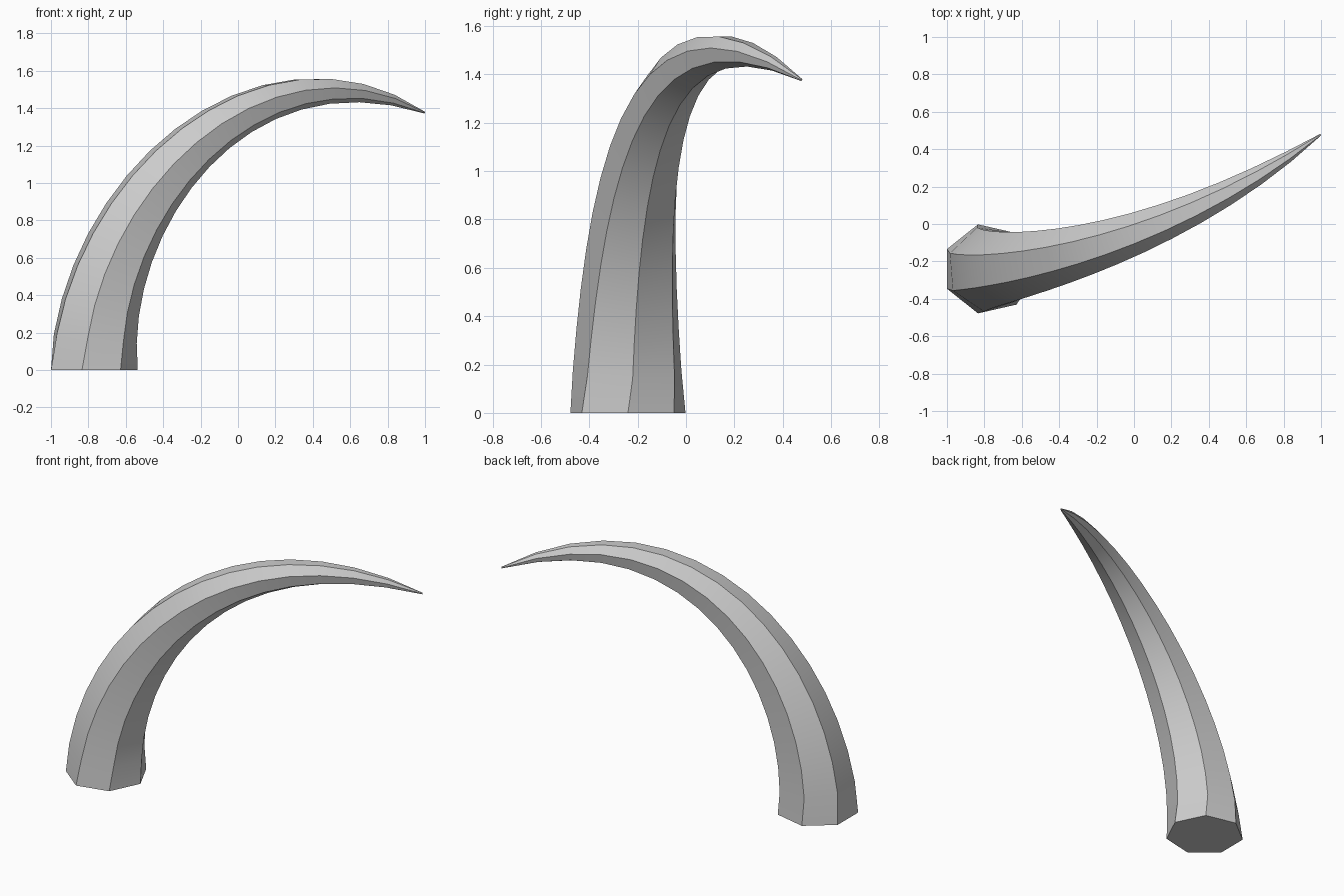
import bpy, bmesh, math
from mathutils import Vector

cube = bpy.data.objects.get("Cube")
if cube:
    bpy.data.objects.remove(cube, do_unlink=True)

SIDES, RINGS = 7, 16
BASE_RADIUS = 0.244

# Centre line: one cubic curve rising from the base and sweeping over to the tip
P0, P1 = Vector((-0.78, -0.24, 0)), Vector((-0.78, -0.24, 0.9))
P2, P3 = Vector((0.07, -0.19, 1.825)), Vector((0.997, 0.477, 1.377))


def point(t):
    s = 1 - t
    return P0 * s**3 + P1 * (3 * s * s * t) + P2 * (3 * s * t * t) + P3 * t**3


def tangent(t):
    s = 1 - t
    return ((P1 - P0) * s * s + (P2 - P1) * (2 * s * t) + (P3 - P2) * t * t).normalized()


def radius(t):
    return BASE_RADIUS * (1 - 0.85 * t - 0.13 * t**8)


# Sweep a tapering heptagon along the centre line, one axis kept level
bm = bmesh.new()
rings = []
for i in range(RINGS + 1):
    t = i / RINGS
    direction = tangent(t)
    level = Vector((0, 0, 1)).cross(direction).normalized() if i else Vector((0, 1, 0))
    inward = level.cross(direction)
    ring = []
    for k in range(SIDES):
        a = math.tau * k / SIDES
        ring.append(bm.verts.new(point(t) + (inward * math.cos(a) + level * math.sin(a)) * radius(t)))
    rings.append(ring)

for low, high in zip(rings, rings[1:]):
    for k in range(SIDES):
        n = (k + 1) % SIDES
        bm.faces.new((low[k], low[n], high[n], high[k]))

# Flat base and tiny blunt tip
bm.faces.new(rings[0][::-1])
bm.faces.new(rings[-1])

mesh = bpy.data.meshes.new("curved_horn")
bm.to_mesh(mesh)
bm.free()
horn = bpy.data.objects.new("curved_horn", mesh)
bpy.context.collection.objects.link(horn)

# Plain grey
grey = bpy.data.materials.new("light_grey")
grey.use_nodes = True
colour = (0.6, 0.6, 0.6, 1)
grey.diffuse_color = colour
grey.node_tree.nodes["Principled BSDF"].inputs["Base Color"].default_value = colour
mesh.materials.append(grey)

# Smooth along the sweep, crisp along the ridges
bpy.ops.object.select_all(action="DESELECT")
horn.select_set(True)
bpy.context.view_layer.objects.active = horn
bpy.ops.object.shade_smooth_by_angle(angle=math.radians(30))
